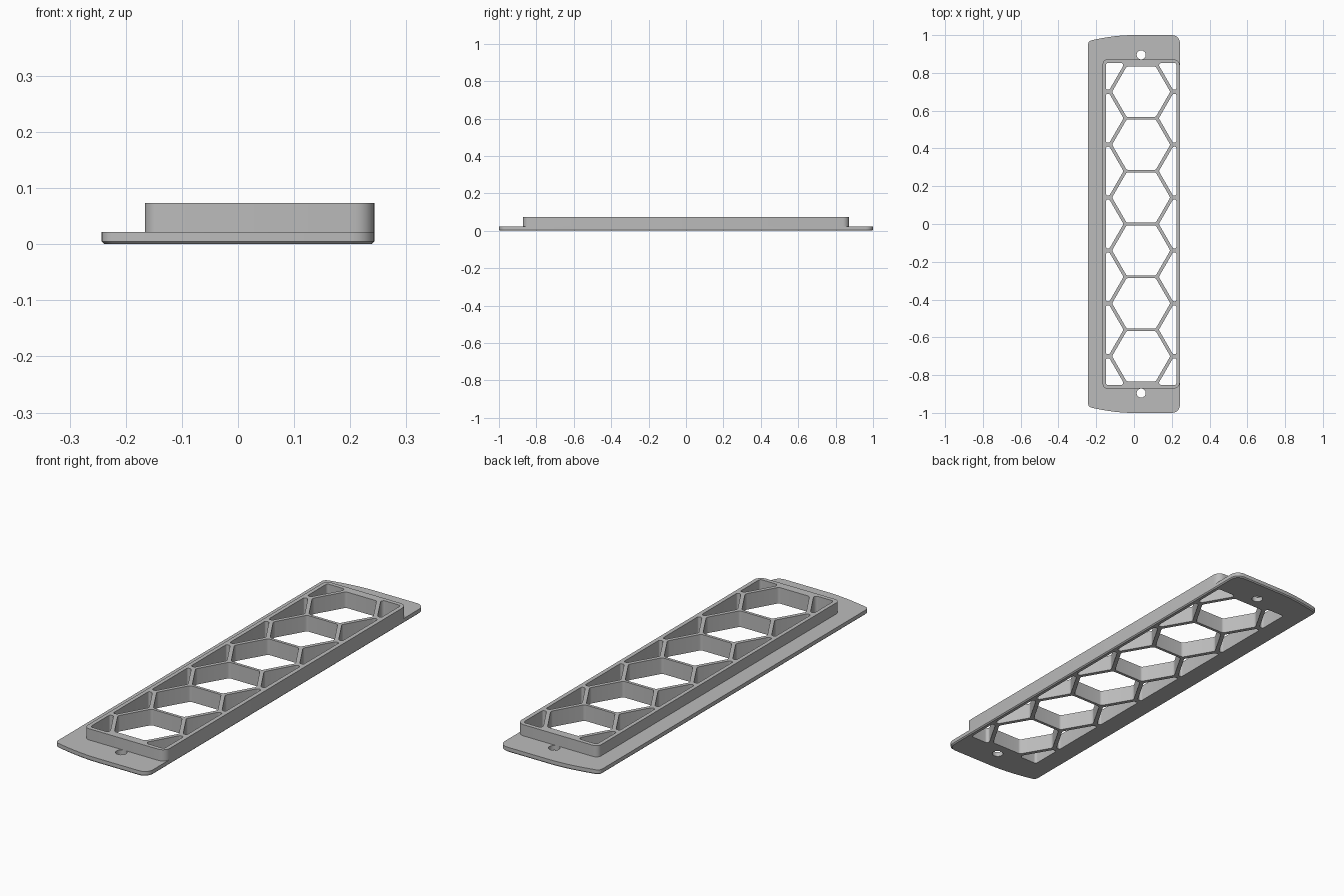
import bpy, bmesh, math
from mathutils import Vector

if "Cube" in bpy.data.objects:
    bpy.data.objects.remove(bpy.data.objects["Cube"])

gray = bpy.data.materials.new("plain gray")
gray.use_nodes = True
color = (0.5, 0.5, 0.5, 1)
gray.diffuse_color = color
gray.node_tree.nodes["Principled BSDF"].inputs["Base Color"].default_value = color

PLATE_TOP, FRAME_TOP, CHAMFER = 0.022, 0.073, 0.005
MID_X, PITCH = 0.038, 0.28
INNER = (-0.148, 0.224, -0.853, 0.853)


def rounded(points, radii, steps=5):
    """Round each corner of a polygon with an arc."""
    out, n = [], len(points)
    for i, p in enumerate(points):
        p = Vector(p)
        a, b = Vector(points[i - 1]) - p, Vector(points[(i + 1) % n]) - p
        r = radii[i] if isinstance(radii, list) else radii
        half = a.angle(b) / 2
        if r == 0 or half > 1.5:
            out.append(p)
            continue
        t = min(r / math.tan(half), 0.45 * a.length, 0.45 * b.length)
        r = t * math.tan(half)
        a.normalize()
        b.normalize()
        center = p + (a + b).normalized() * (r / math.sin(half))
        start, end = p + a * t - center, p + b * t - center
        turn = math.pi - 2 * half
        for k in range(steps + 1):
            f = k / steps
            arc = start * math.sin((1 - f) * turn) + end * math.sin(f * turn)
            out.append(center + arc / math.sin(turn))
    return out


def ngon(x, y, r, sides):
    return [(x + r * math.cos(math.tau * k / sides), y + r * math.sin(math.tau * k / sides))
            for k in range(sides)]


def clip(points, axis, limit, sign):
    """Keep the part of a polygon on one side of an axis-aligned line."""
    out = []
    for i, q in enumerate(points):
        p = points[i - 1]
        dp, dq = sign * (limit - p[axis]), sign * (limit - q[axis])
        if dp * dq < 0:
            f = dp / (dp - dq)
            out.append((p[0] + f * (q[0] - p[0]), p[1] + f * (q[1] - p[1])))
        if dq >= 0:
            out.append(q)
    return out


def slab(name, outline, holes, z0, z1, chamfer=0):
    """Fill an outline with holes and extrude it, with an optional lower chamfer."""
    bm = bmesh.new()
    edges = []
    for loop in [outline] + holes:
        vs = [bm.verts.new((p[0], p[1], z0)) for p in loop]
        edges += [bm.edges.new((vs[i - 1], vs[i])) for i in range(len(vs))]
    bmesh.ops.triangle_fill(bm, edges=edges, use_beauty=True)
    cap = bm.faces[:]
    base = bm.verts[:]

    def raise_cap(faces, dz):
        new = bmesh.ops.extrude_face_region(bm, geom=faces)["geom"]
        for v in new:
            if isinstance(v, bmesh.types.BMVert):
                v.co.z += dz
        return [f for f in new if isinstance(f, bmesh.types.BMFace)]

    if chamfer:
        cap = raise_cap(cap, chamfer)
        for v in base:
            if abs(v.co.x) > 0.23 or abs(v.co.y) > 0.94:
                v.co.x *= 1 - chamfer / 0.243
                v.co.y *= 1 - chamfer
    raise_cap(cap, z1 - z0 - chamfer)
    bmesh.ops.recalc_face_normals(bm, faces=bm.faces[:])
    mesh = bpy.data.meshes.new(name)
    bm.to_mesh(mesh)
    bm.free()
    mesh.materials.append(gray)
    obj = bpy.data.objects.new(name, mesh)
    bpy.context.collection.objects.link(obj)
    bpy.ops.object.select_all(action="DESELECT")
    obj.select_set(True)
    bpy.context.view_layer.objects.active = obj
    bpy.ops.object.shade_smooth_by_angle(angle=math.radians(30))


# Honeycomb openings: one full column, and a clipped half column on each side
cells = []
for i in range(6):
    cells.append(rounded(ngon(MID_X, (i - 2.5) * PITCH, 0.154, 6), 0.015))
for side in (-1, 1):
    for i in range(7):
        cell = ngon(MID_X + side * PITCH * math.sqrt(0.75), (i - 3) * PITCH, 0.149, 6)
        for axis in (0, 1):
            cell = clip(cell, axis, INNER[2 * axis], -1)
            cell = clip(cell, axis, INNER[2 * axis + 1], 1)
        cells.append(rounded(cell, 0.011))

# Mounting plate with bowed ends and two screw holes
screw_holes = [ngon(MID_X, y, 0.024, 24) for y in (-0.895, 0.895)]
bow = [(-0.02 - 0.223 * k / 6, 1 - 0.032 * (k / 6) ** 1.7) for k in range(7)]
half = [(0.243, 1)] + bow
radii = [0.04] + [0] * 6 + [0.03]
outline = half + [(x, -y) for x, y in reversed(half)]
slab("mounting_plate", rounded(outline, radii + radii[::-1]), cells + screw_holes,
     0, PLATE_TOP, CHAMFER)

# Raised grille frame, flush with one long edge of the plate
frame = [(0.243, 0.872), (-0.166, 0.872), (-0.166, -0.872), (0.243, -0.872)]
slab("grille_frame", rounded(frame, [0.035, 0.025, 0.025, 0.035]), cells, PLATE_TOP, FRAME_TOP)
